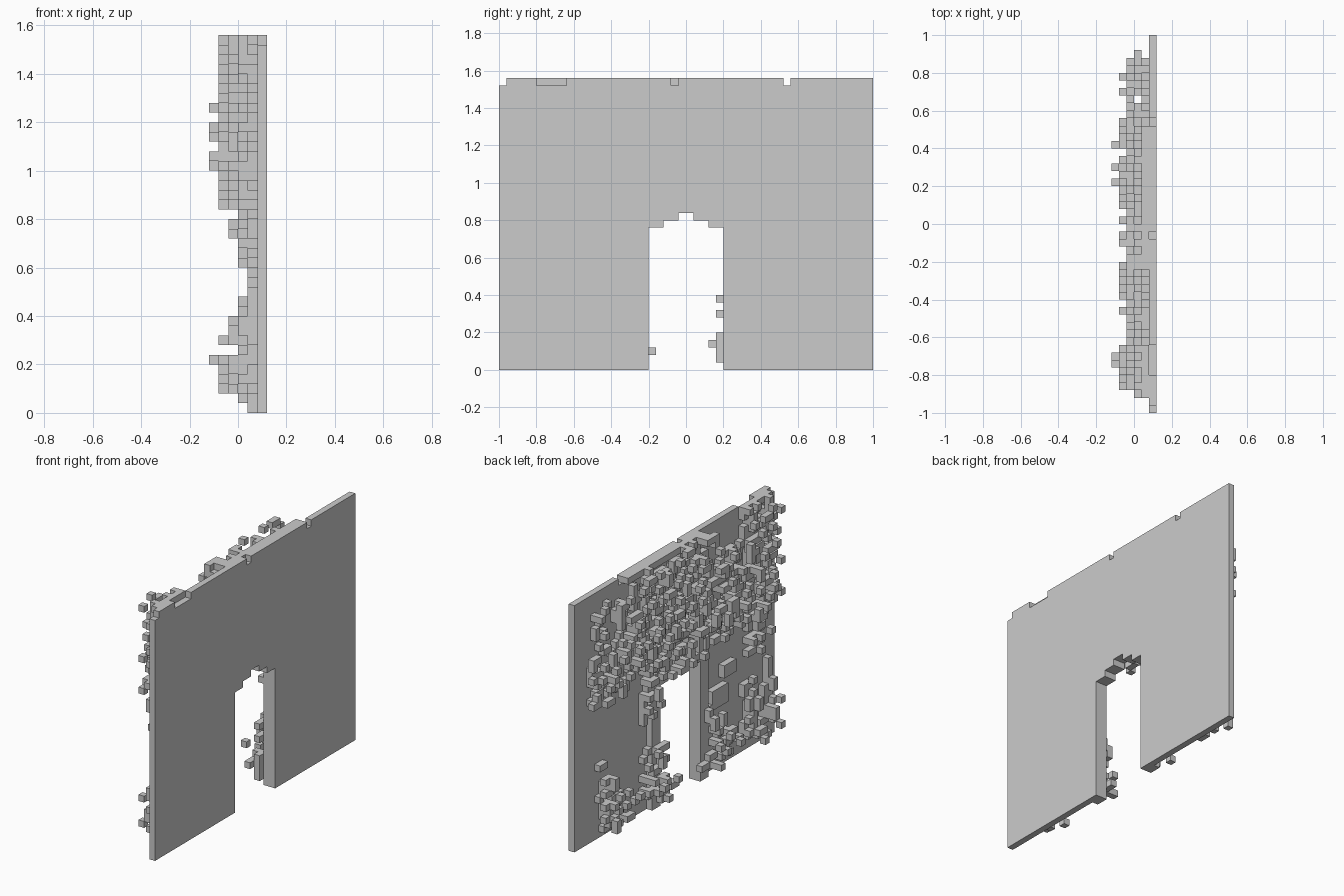
import bpy
import bmesh
import random
from mathutils import Vector

random.seed(11)
cube = bpy.data.objects.get("Cube")
if cube:
    bpy.data.objects.remove(cube)

UNIT = 0.04          # block size
COLS, ROWS = 50, 39  # wall size in blocks

stone = bpy.data.materials.new("grey_stone")
stone.use_nodes = True
GREY = (0.6, 0.6, 0.6, 1)
stone.diffuse_color = GREY
stone.node_tree.nodes["Principled BSDF"].inputs["Base Color"].default_value = GREY


def col(y):
    return round((y + 1) / UNIT)


def row(z):
    return round(z / UNIT)


def slab(y0, y1, z0, z1, layer):
    """Block cells of a rectangle in one layer (layer 0 is the wall)."""
    return {(layer, j, k) for j in range(col(y0), col(y1))
            for k in range(row(z0), row(z1))}


def build(name, cells, solid=frozenset()):
    """Mesh the outer skin of a set of block cells, merging flat faces."""
    bm = bmesh.new()
    verts = {}
    axes = [Vector(a) for a in ((1, 0, 0), (0, 1, 0), (0, 0, 1))]

    def vert(p):
        key = tuple(round(c) for c in p)
        if key not in verts:
            i, j, k = key
            verts[key] = bm.verts.new((0.12 - i * UNIT, j * UNIT - 1, k * UNIT))
        return verts[key]

    for cell in sorted(cells):
        base = Vector(cell)
        for a in range(3):
            u, v = axes[(a + 1) % 3], axes[(a + 2) % 3]
            for side in (0, 1):
                near = base + axes[a] * (2 * side - 1)
                key = tuple(round(c) for c in near)
                if key in cells or key in solid:
                    continue
                p = base + axes[a] * side
                ring = [p, p + u, p + u + v, p + v]
                if side:  # layers count towards -x, so winding is mirrored
                    ring.reverse()
                bm.faces.new([vert(q) for q in ring])
    bmesh.ops.dissolve_limit(bm, angle_limit=0.01, verts=bm.verts[:], edges=bm.edges[:])
    mesh = bpy.data.meshes.new(name)
    bm.to_mesh(mesh)
    bm.free()
    mesh.materials.append(stone)
    obj = bpy.data.objects.new(name, mesh)
    bpy.context.collection.objects.link(obj)
    return obj


# Stepped arch opening
opening = set()
for layer in range(6):
    opening |= slab(-0.2, 0.2, 0, 0.76, layer)
    opening |= slab(-0.12, 0.12, 0.76, 0.8, layer)
    opening |= slab(-0.04, 0.04, 0.8, 0.84, layer)

# Flat wall with chipped top edge
wall = slab(-1, 1, 0, 1.56, 0) - opening
for y0, y1 in ((-1, -0.96), (-0.8, -0.64), (-0.08, -0.04), (0.52, 0.56)):
    wall -= slab(y0, y1, 1.52, 1.56, 0)

# Arch surround, top trim and loose bricks, one block proud of the wall
surround = slab(-0.28, 0.28, 0, 0.88, 1) - opening
trim = slab(-0.8, -0.64, 1.52, 1.56, 1) | slab(-0.16, 0.48, 1.52, 1.56, 1)
bricks = slab(-0.56, -0.44, 0.56, 0.64, 1) | slab(-0.48, -0.32, 0.4, 0.52, 1)

# Greatest depth of the climbing growth for each row and column
ROW_CAP = "114545243322111222334454" + "5" * 6 + "45" + "4" * 7
COL_CAP = "11244455454334344544334444344554553554533353433210"

# Growth patches: y range, z range, density
PATCHES = (
    (-0.92, 0.56, 0.96, 1.36, 1),       # main band
    (-0.28, 0.52, 1.36, 1.56, 0.8),     # top middle
    (-0.92, -0.64, 1.36, 1.56, 1),      # top right
    (-0.6, 0.4, 0.84, 0.96, 0.9),       # over the arch
    (0.56, 0.92, 0.88, 1.2, 0.9),       # left blob
    (0.56, 0.84, 1.2, 1.48, 0.6),       # top left
    (0.2, 0.36, 0.56, 0.88, 0.9),       # vine by the arch
    (-0.92, -0.84, 0.76, 0.96, 0.6),    # right edge
    (-0.84, -0.68, 0.6, 0.96, 0.8),     # right drip
    (0.72, 0.8, 0.08, 0.48, 1.1),       # left foot stem
    (0.52, 0.76, 0.04, 0.24, 0.8),      # left foot
    (0.2, 0.36, 0.04, 0.4, 0.8),        # arch foot
    (-0.36, -0.24, 0.08, 0.44, 1),      # right jamb stem
    (-0.52, -0.36, 0.08, 0.24, 0.9),    # right jamb foot
    (-0.72, -0.64, 0.12, 0.48, 1),      # right ring
    (-0.92, -0.84, 0.12, 0.52, 1),
    (-0.88, -0.68, 0.08, 0.16, 0.8),
)

# Chance of a block in each layer of the growth, from the wall outwards
CHANCE = (0.45, 0.32, 0.24, 0.17, 0.08)
growth = set()
for y0, y1, z0, z1, density in PATCHES:
    for _, j, k in sorted(slab(y0, y1, z0, z1, 1)):
        cap = min(int(ROW_CAP[k]), int(COL_CAP[j]))
        for layer, chance in enumerate(CHANCE[:cap], 1):
            if random.random() < chance * density:
                growth.add((layer, j, k))
growth -= opening

# Sprigs reaching into the doorway
sprigs = (slab(0.16, 0.24, 0.04, 0.2, 2) | slab(0.12, 0.2, 0.12, 0.16, 3)
          | slab(0.16, 0.24, 0.28, 0.32, 2) | slab(0.16, 0.24, 0.36, 0.4, 2)
          | slab(-0.24, -0.16, 0.08, 0.12, 2))

relief = surround | trim | bricks
build("wall", wall, relief)
build("arch_surround_and_trim", relief, wall)
build("climbing_growth", (growth | sprigs) - relief, wall | relief)
